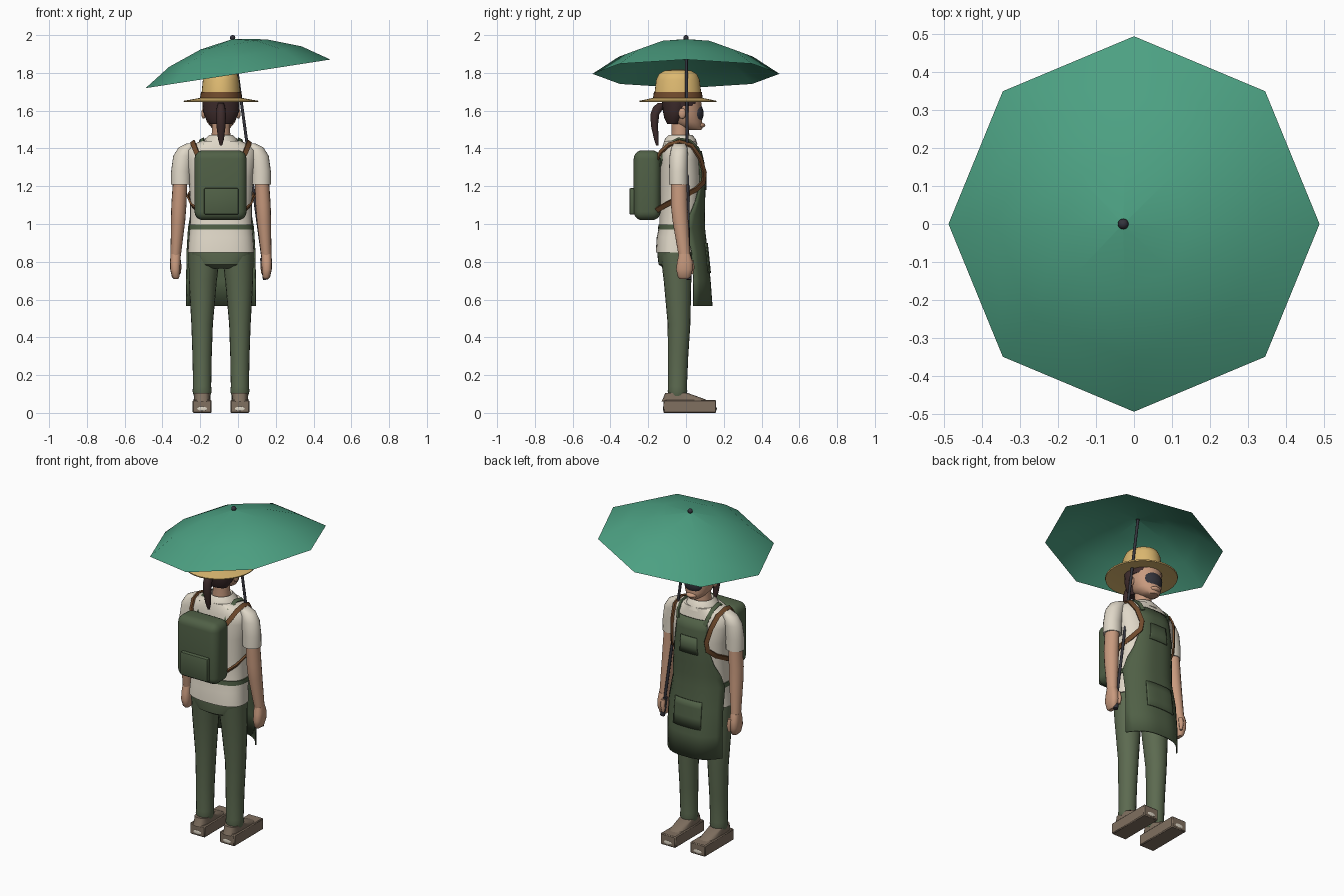
import bpy, bmesh, math
from mathutils import Vector, Matrix

if "Cube" in bpy.data.objects:
    bpy.data.objects.remove(bpy.data.objects["Cube"])

CX = -0.09  # body centre line


def mat(name, r, g, b):
    lin = [((c / 255 + 0.055) / 1.055) ** 2.4 for c in (r, g, b)]
    m = bpy.data.materials.new(name)
    m.diffuse_color = (*lin, 1)
    m.use_nodes = True
    m.node_tree.nodes["Principled BSDF"].inputs["Base Color"].default_value = m.diffuse_color
    return m


GREEN = mat("umbrella green", 76, 160, 130)
PANTS = mat("trouser green", 92, 106, 80)
OLIVE = mat("canvas green", 80, 96, 70)
SHIRT = mat("cream", 224, 216, 200)
SKIN = mat("skin", 200, 154, 126)
HAIR = mat("dark brown", 62, 44, 44)
STRAW = mat("straw", 220, 184, 112)
BROWN = mat("leather brown", 112, 74, 44)
SHOE = mat("shoe taupe", 128, 112, 96)
DARK = mat("charcoal", 52, 52, 60)


def add(name, bm, m):
    bmesh.ops.recalc_face_normals(bm, faces=bm.faces)
    me = bpy.data.meshes.new(name)
    bm.to_mesh(me)
    bm.free()
    me.materials.append(m)
    ob = bpy.data.objects.new(name, me)
    bpy.context.collection.objects.link(ob)
    return ob


def skin_rings(name, rings, m, cap=True):
    """Join rings of points into a tube."""
    bm = bmesh.new()
    vs = [[bm.verts.new(p) for p in ring] for ring in rings]
    n = len(vs[0])
    for a, b in zip(vs, vs[1:]):
        for i in range(n):
            j = (i + 1) % n
            bm.faces.new((a[i], a[j], b[j], b[i]))
    if cap:
        bm.faces.new(vs[0])
        bm.faces.new(vs[-1])
    return add(name, bm, m)


def loft(name, secs, m, n=24, e=2.0, side=1, cap=True):
    """Sections are (z, x offset, y centre, x radius, y radius)."""
    def sp(c):
        return math.copysign(abs(c) ** (2 / e), c)
    ang = [2 * math.pi * i / n for i in range(n)]
    rings = [[(CX + side * ox + rx * sp(math.cos(a)), cy + ry * sp(math.sin(a)), z) for a in ang]
             for z, ox, cy, rx, ry in secs]
    return skin_rings(name, rings, m, cap)


def box(name, lo, hi, m, bevel=0.01, seg=2):
    bm = bmesh.new()
    lo, hi = Vector(lo), Vector(hi)
    bmesh.ops.create_cube(bm, size=1, matrix=Matrix.Translation((lo + hi) / 2) @ Matrix.Diagonal((*(hi - lo), 1)))
    bmesh.ops.bevel(bm, geom=bm.edges[:], offset=bevel, segments=seg, affect='EDGES', profile=0.5)
    return add(name, bm, m)


def ball(name, c, r, m):
    bm = bmesh.new()
    bmesh.ops.create_uvsphere(bm, u_segments=20, v_segments=12, radius=1,
                              matrix=Matrix.Translation(c) @ Matrix.Diagonal((*r, 1)))
    return add(name, bm, m)


def ribbon(name, pts, w, t, m, centre):
    """Flat strap whose broad side faces away from a centre point."""
    pts = [Vector(p) for p in pts]
    rings = []
    for i, p in enumerate(pts):
        tan = (pts[min(i + 1, len(pts) - 1)] - pts[max(i - 1, 0)]).normalized()
        out = p - Vector(centre)
        out = (out - tan * out.dot(tan)).normalized()
        s = tan.cross(out) * w
        rings.append([p + s + out * t, p - s + out * t, p - s - out * t, p + s - out * t])
    return skin_rings(name, rings, m)


def rod(name, a, b, r, m, n=10):
    a, b = Vector(a), Vector(b)
    q = (b - a).to_track_quat('Z', 'Y')
    ring = [q @ Vector((r * math.cos(k * math.tau / n), r * math.sin(k * math.tau / n), 0)) for k in range(n)]
    return skin_rings(name, [[a + p for p in ring], [b + p for p in ring]], m)


# umbrella: tilted octagonal canopy, tip and shaft
tilt = Matrix.Translation((0, 0, 1.795)) @ Matrix.Rotation(math.radians(-8.8), 4, 'Y')
rings = [[tilt @ Vector((r * math.cos(k * math.pi / 4), r * math.sin(k * math.pi / 4), h)) for k in range(8)]
         for r, h in ((0.001, 0.186), (0.175, 0.158), (0.355, 0.092), (0.495, 0))]
skin_rings("umbrella_canopy", rings, GREEN, cap=False)
apex = tilt @ Vector((0, 0, 0.186))
ball("umbrella_tip", (apex.x, 0, 1.986), (0.014,) * 3, DARK)
rod("umbrella_shaft", apex, (0.145, 0.015, 0.72), 0.008, DARK)
rod("umbrella_handle", (0.13, 0.013, 0.82), (0.146, 0.016, 0.705), 0.014, DARK)

# legs, shoes and arms, mirrored
for s, tag in ((-1, "left"), (1, "right")):
    loft(tag + "_leg", [(.09, .1, -.045, .044, .046), (.115, .1, -.045, .051, .052), (.14, .1, -.045, .048, .05),
                        (.3, .1, -.042, .051, .054), (.47, .1, -.037, .057, .06), (.7, .096, -.045, .074, .073),
                        (.88, .086, -.055, .086, .085)], PANTS, 20, side=s)
    x = CX + s * .1
    box(tag + "_shoe_sole", (x - .05, -.12, 0), (x + .05, .16, .068), SHOE, .005, 1)
    loft(tag + "_shoe_upper", [(.06, .1, 0, .045, .13), (.08, .1, -.02, .044, .10), (.105, .1, -.05, .042, .06)],
         SHOE, 20, 3, s)
    loft(tag + "_ankle", [(.06, .1, -.045, .035, .038), (.12, .1, -.045, .035, .038)], SKIN, 16, side=s)
    for y, end in ((-.121, "heel"), (.161, "toe")):
        ball(f"{tag}_{end}_patch", (x, y, .022), (.026, .002, .011), SHIRT)
    loft(tag + "_sleeve", [(1.425, .155, -.035, .03, .03), (1.405, .18, -.035, .045, .042),
                           (1.36, .199, -.038, .054, .049), (1.28, .211, -.04, .053, .05),
                           (1.21, .212, -.04, .053, .05), (1.21, .212, -.04, .042, .04)], SHIRT, 20, side=s)
    loft(tag + "_forearm", [(1.25, .215, -.038, .038, .043), (1.1, .223, -.036, .04, .044),
                            (1.02, .227, -.03, .038, .042), (.83, .24, -.008, .027, .031)], SKIN, 16, side=s)
    loft(tag + "_hand", [(.84, .24, -.008, .027, .031), (.80, .242, -.006, .028, .042),
                         (.76, .242, -.008, .027, .045), (.72, .24, -.01, .02, .034), (.71, .238, -.01, .012, .024)],
         SKIN, 14, 2.6, s)
    loft(tag + "_thumb", [(.81, .225, .025, .013, .014), (.77, .222, .034, .013, .012),
                          (.735, .222, .03, .008, .008)], SKIN, 10, side=s)
    # backpack strap over the shoulder and under the arm
    ribbon(tag + "_pack_strap", [(CX + s * a, b, c) for a, b, c in (
        (.10, -.16, 1.33), (.13, -.135, 1.38), (.145, -.09, 1.42), (.15, -.035, 1.435), (.145, .03, 1.415),
        (.13, .075, 1.35), (.115, .098, 1.27), (.12, .092, 1.22), (.148, .05, 1.18), (.174, -.03, 1.14),
        (.155, -.11, 1.1), (.12, -.16, 1.07))], .013, .005, BROWN, (CX, -.03, 1.24))
    # apron neck strap
    ribbon(tag + "_apron_strap", [(CX + s * a, b, c) for a, b, c in (
        (.09, .078, 1.36), (.10, .062, 1.40), (.105, .02, 1.44), (.10, -.04, 1.45), (.10, -.1, 1.42),
        (.09, -.145, 1.3))], .011, .004, OLIVE, (CX, -.03, 1.24))
    ball(tag + "_ear", (CX + s * .092, -.02, 1.585), (.012, .02, .028), SKIN)

# seat and shirt
loft("trouser_seat", [(.765, 0, -.065, .08, .05), (.785, 0, -.065, .125, .08), (.84, 0, -.062, .165, .09),
                      (.9, 0, -.06, .165, .09)], PANTS, 28, 2.4)
loft("shirt", [(.85, 0, -.055, .176, .105), (.93, 0, -.05, .17, .105), (1.0, 0, -.035, .164, .105),
               (1.12, 0, -.03, .163, .11), (1.25, 0, -.028, .172, .112), (1.34, 0, -.03, .186, .106),
               (1.39, 0, -.032, .184, .097), (1.42, 0, -.032, .15, .09), (1.44, 0, -.03, .105, .085)], SHIRT, 36, 2.5)
loft("shirt_collar", [(1.42, 0, -.03, .1, .092), (1.45, 0, -.03, .085, .082), (1.472, 0, -.03, .062, .062),
                      (1.46, 0, -.03, .055, .055)], SHIRT)
loft("apron_belt", [(.972, 0, -.037, .171, .111), (.998, 0, -.035, .17, .111)], OLIVE, 36, 2.5)

# apron: curved sheet with (z, half width, middle y, edge y) rows, plus pockets laid on it
ROWS = [(.565, .182, .137, .04), (.7, .182, .127, .04), (.85, .18, .112, .03), (.98, .172, .097, .0),
        (1.05, .16, .096, .02), (1.12, .135, .098, .05), (1.22, .112, .1, .075), (1.32, .103, .095, .07),
        (1.385, .098, .08, .062)]


def apron_point(u, z, off):
    for a, b in zip(ROWS, ROWS[1:]):
        if z <= b[0] + 1e-6:
            t = (z - a[0]) / (b[0] - a[0])
            w, f, e = (a[i] + (b[i] - a[i]) * t for i in (1, 2, 3))
            return (CX + w * u, f - (f - e) * abs(u) ** 3 + off, z)


def apron_sheet(name, u0, u1, zs, off, thick):
    bm = bmesh.new()
    n = 16
    g = [[bm.verts.new(apron_point(u0 + (u1 - u0) * i / n, z, off)) for i in range(n + 1)] for z in zs]
    for a, b in zip(g, g[1:]):
        for i in range(n):
            bm.faces.new((a[i], a[i + 1], b[i + 1], b[i]))
    ob = add(name, bm, OLIVE)
    mod = ob.modifiers.new("thickness", 'SOLIDIFY')
    mod.thickness = thick
    mod.offset = 0


apron_sheet("apron", -1, 1, [r[0] for r in ROWS], 0, .007)
apron_sheet("apron_pocket", -.5, .5, [.74, .8, .86, .9], .006, .006)
apron_sheet("apron_chest_pocket", -.5, .5, [1.18, 1.22, 1.28], .006, .006)

# backpack
box("backpack", (-.23, -.277, 1.02), (.045, -.135, 1.39), OLIVE, .045, 5)
box("backpack_pocket", (-.18, -.3, 1.05), (.003, -.25, 1.19), OLIVE, .008)

# neck, head, face and hair
loft("neck", [(1.43, 0, -.03, .052, .05), (1.5, 0, -.03, .048, .046), (1.57, 0, -.03, .05, .05)], SKIN)
loft("head", [(1.497, 0, .045, .03, .035), (1.51, 0, .03, .05, .058), (1.54, 0, .005, .075, .08),
              (1.59, 0, -.005, .088, .088), (1.66, 0, -.01, .09, .09)], SKIN)
ball("chin", (CX, .068, 1.523), (.034, .034, .016), SKIN)
ball("face_cover", (CX, .05, 1.585), (.062, .043, .058), DARK)
loft("hair", [(1.53, 0, -.065, .06, .035), (1.56, 0, -.06, .082, .055), (1.60, 0, -.053, .096, .07),
              (1.66, 0, -.048, .1, .08)], HAIR)
loft("hair_fringe", [(1.625, 0, -.015, .094, .09), (1.66, 0, -.02, .098, .1)], HAIR)
loft("ponytail", [(1.415, 0, -.152, .006, .006), (1.45, 0, -.157, .016, .013), (1.52, 0, -.167, .024, .019),
                  (1.58, 0, -.165, .026, .024), (1.62, 0, -.145, .022, .03), (1.64, 0, -.12, .015, .03)], HAIR, 14)

# straw hat
HY = -.043
loft("hat", [(1.655, 0, HY, .1, .115), (1.645, 0, HY, .196, .203), (1.652, 0, HY, .198, .205),
             (1.668, 0, HY, .108, .128), (1.7, 0, HY, .102, .123), (1.765, 0, HY, .096, .115),
             (1.795, 0, HY, .085, .1), (1.812, 0, HY, .06, .07), (1.818, 0, HY, .02, .025)], STRAW, 32)
loft("hat_band", [(1.664, 0, HY, .112, .132), (1.698, 0, HY, .106, .127)], BROWN, 32)

# smooth shading with crisp edges
bpy.ops.object.select_all(action='SELECT')
bpy.context.view_layer.objects.active = bpy.data.objects["hat"]
bpy.ops.object.shade_smooth_by_angle(angle=math.radians(40))
